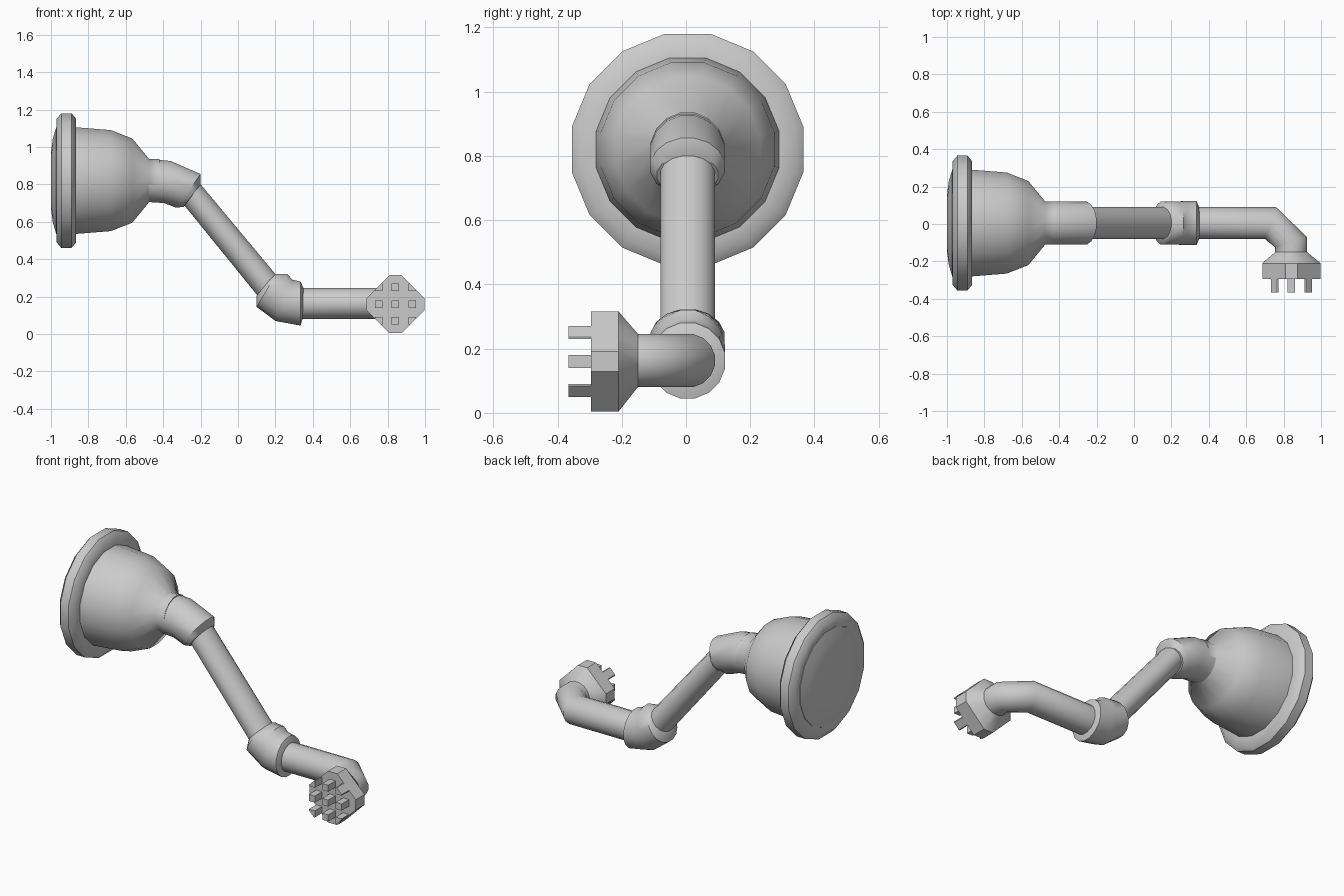
import bpy, bmesh, math
from mathutils import Vector

if "Cube" in bpy.data.objects:
    bpy.data.objects.remove(bpy.data.objects["Cube"])

SIDES = 16
HALF = math.pi / SIDES
YC = 0.005           # depth of the arm axis
ZC = 0.82            # height of the bell axis
PLUG = (0.842, 0.163)  # plug centre in x, z

grey = bpy.data.materials.new("grey plastic")
grey.diffuse_color = (0.6, 0.6, 0.6, 1)
grey.use_nodes = True
grey.node_tree.nodes["Principled BSDF"].inputs["Base Color"].default_value = grey.diffuse_color


def finish(name, bm, angle):
    bmesh.ops.recalc_face_normals(bm, faces=bm.faces)
    me = bpy.data.meshes.new(name)
    bm.to_mesh(me)
    bm.free()
    ob = bpy.data.objects.new(name, me)
    bpy.context.collection.objects.link(ob)
    me.materials.append(grey)
    if angle:
        bpy.ops.object.select_all(action='DESELECT')
        ob.select_set(True)
        bpy.context.view_layer.objects.active = ob
        bpy.ops.object.shade_smooth_by_angle(angle=math.radians(angle))
    return ob


def skin(name, rings, angle):
    """Join equal rings of points and cap both ends."""
    bm = bmesh.new()
    loops = [[bm.verts.new(p) for p in r] for r in rings]
    n = len(loops[0])
    for a, b in zip(loops, loops[1:]):
        for i in range(n):
            j = (i + 1) % n
            bm.faces.new((a[i], a[j], b[j], b[i]))
    bm.faces.new(loops[0])
    bm.faces.new(loops[-1][::-1])
    return finish(name, bm, angle)


def oval(a, b, half_width, side):
    """Ring whose opposite flats pass through points a and b."""
    a, b, side = Vector(a), Vector(b), Vector(side)
    mid, up = (a + b) / 2, (a - b) / 2
    k = 1 / math.cos(HALF)
    return [mid + k * (math.cos(t) * up + math.sin(t) * half_width * side)
            for t in (HALF + 2 * HALF * i for i in range(SIDES))]


def side_ring(x1, z1, x2, z2, w):
    return oval((x1, YC, z1), (x2, YC, z2), w, (0, 1, 0))


def turned(name, profile, angle):
    return skin(name, [side_ring(x, ZC + r, x, ZC - r, r) for x, r in profile], angle)


# Bell, rim and shallow domed end
turned("bell", [(-0.9, 0.287), (-0.865, 0.285), (-0.68, 0.27),
                (-0.565, 0.225), (-0.475, 0.115), (-0.42, 0.115)], 60)
turned("rim", [(-0.97, 0.29), (-0.97, 0.33), (-0.945, 0.36),
               (-0.89, 0.36), (-0.865, 0.33), (-0.865, 0.27)], 48)
turned("end_dome", [(-0.96, 0.29), (-0.972, 0.285), (-0.99, 0.225),
                    (-1.0, 0.15), (-1.0, 0.02)], 40)

# Upper elbow
skin("upper_elbow", [side_ring(*s) for s in (
    (-0.475, 0.935, -0.475, 0.705, 0.115),
    (-0.36, 0.925, -0.395, 0.70, 0.115),
    (-0.2, 0.855, -0.33, 0.675, 0.115),
    (-0.2, 0.80, -0.29, 0.68, 0.095))], 40)

# Sloping arm
skin("sloping_arm", [side_ring(*s) for s in (
    (-0.235, 0.842, -0.335, 0.747, 0.085),
    (0.22, 0.296, 0.105, 0.205, 0.085))], 40)

# Lower elbow
skin("lower_elbow", [side_ring(*s) for s in (
    (0.19, 0.315, 0.1, 0.205, 0.09),
    (0.205, 0.322, 0.1, 0.145, 0.115),
    (0.265, 0.32, 0.2, 0.07, 0.115),
    (0.29, 0.29, 0.235, 0.063, 0.117),
    (0.335, 0.28, 0.335, 0.045, 0.117),
    (0.35, 0.245, 0.345, 0.08, 0.085))], 40)


# Forearm that bends forward and flares out to the plug
def plan_ring(x1, y1, x2, y2):
    return oval((x1, y1, PLUG[1]), (x2, y2, PLUG[1]), 0.083, (0, 0, 1))


def plug_ring(y):
    """Square on its corner with the four tips cut off."""
    pts = []
    for i in range(SIDES):
        t = HALF + 2 * HALF * i
        c, s = math.cos(t), math.sin(t)
        r = min(0.158 / max(abs(c), abs(s)), 0.187 / (abs(c) + abs(s)))
        pts.append(Vector((PLUG[0] + r * c, y, max(0, PLUG[1] - 0.003 + r * s))))
    return pts


forearm = [plan_ring(*s) for s in (
    (0.28, 0.09, 0.28, -0.08),
    (0.76, 0.09, 0.70, -0.08),
    (0.925, -0.07, 0.755, -0.125),
    (0.925, -0.155, 0.755, -0.155))]
skin("forearm", forearm, 50)
skin("plug_flare", [oval((0.925, -0.15, PLUG[1]), (0.755, -0.15, PLUG[1]), 0.083, (0, 0, 1)),
                    plug_ring(-0.21)], 30)
skin("plug_body", [plug_ring(-0.21), plug_ring(-0.295)], 0)

# Grid of prongs; the four corner ones are trimmed flush with the plug edge
h = 0.02
square = [(-h, -h), (h, -h), (h, h), (-h, h)]
corner = [(0.07, 0.07), (0.11, 0.07), (0.11, 0.077), (0.077, 0.11), (0.07, 0.11)]
shapes = [[(x + dx, z + dz) for x, z in square]
          for dx, dz in ((0, 0), (0.09, 0), (-0.09, 0), (0, 0.09), (0, -0.09))]
shapes += [[(x * sx, z * sz) for x, z in corner] for sx in (1, -1) for sz in (1, -1)]
for i, shape in enumerate(shapes):
    skin("prong_%d" % (i + 1),
         [[(PLUG[0] + x, y, PLUG[1] - 0.003 + z) for x, z in shape]
          for y in (-0.28, -0.365)], 0)
